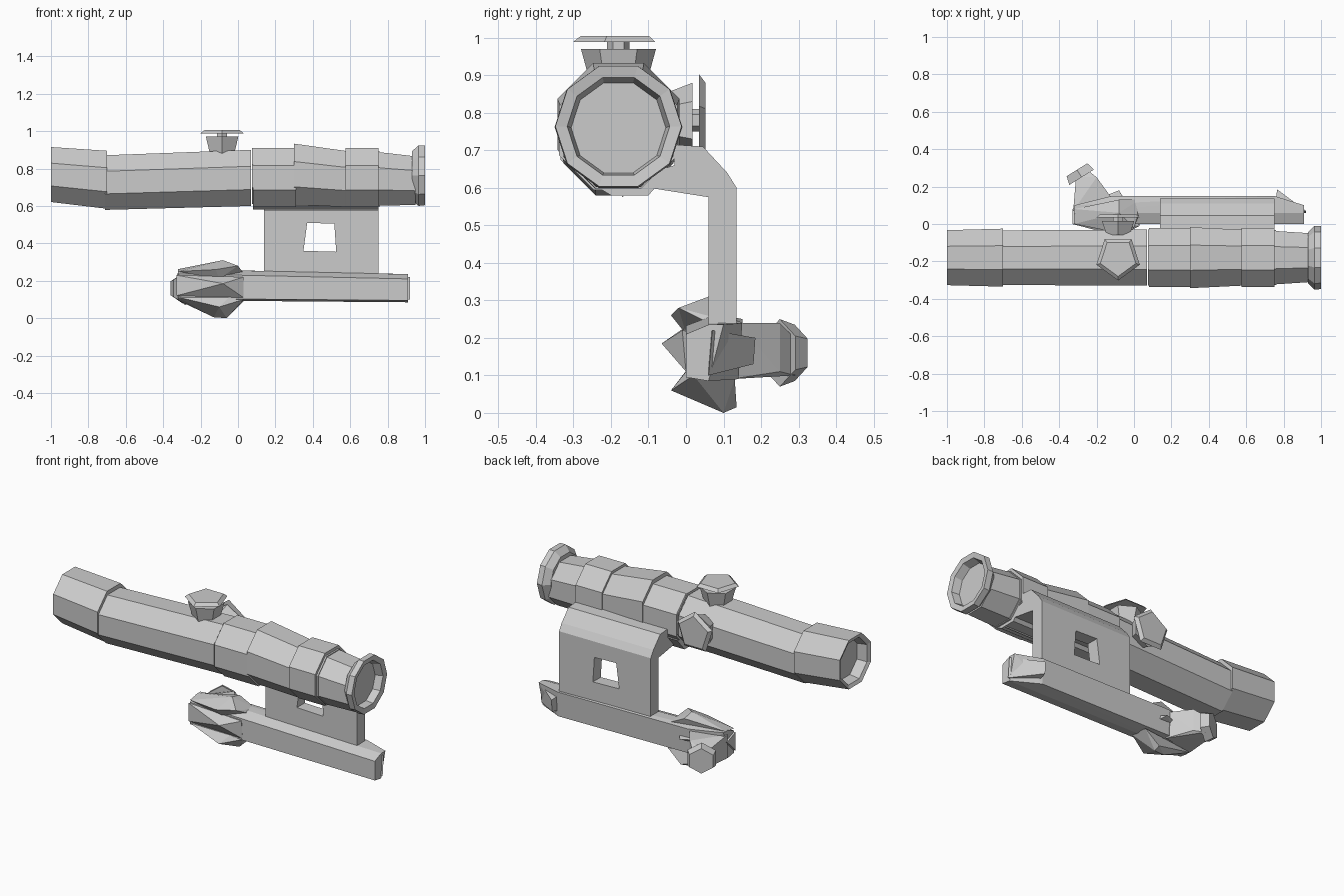
import bpy, bmesh, math
from mathutils import Vector

if "Cube" in bpy.data.objects:
    bpy.data.objects.remove(bpy.data.objects["Cube"])

CY = -0.18  # scope axis


def finish(name, bm):
    bmesh.ops.recalc_face_normals(bm, faces=bm.faces)
    me = bpy.data.meshes.new(name)
    bm.to_mesh(me)
    bm.free()
    ob = bpy.data.objects.new(name, me)
    bpy.context.collection.objects.link(ob)
    return ob


def loft(name, stations, sides=8):
    """Flat-topped polygon rings along x: (x, centre z, apothem)."""
    bm = bmesh.new()
    rings = []
    for x, cz, ap in stations:
        r = ap / math.cos(math.pi / sides)
        rings.append([bm.verts.new((x, CY + r * math.sin(a), cz + r * math.cos(a)))
                      for a in [(i + 0.5) * math.tau / sides for i in range(sides)]])
    for a, b in zip(rings, rings[1:]):
        for i in range(sides):
            j = (i + 1) % sides
            bm.faces.new((a[i], a[j], b[j], b[i]))
    bm.faces.new(rings[0])
    bm.faces.new(rings[-1])
    return finish(name, bm)


def prism(name, profile, x0, x1):
    """Extrude a (y, z) profile along x."""
    bm = bmesh.new()
    f = bm.faces.new([bm.verts.new((x0, y, z)) for y, z in profile])
    ext = bmesh.ops.extrude_face_region(bm, geom=[f])["geom"]
    bmesh.ops.translate(bm, vec=(x1 - x0, 0, 0),
                        verts=[v for v in ext if isinstance(v, bmesh.types.BMVert)])
    return finish(name, bm)


def hull(name, pts):
    bm = bmesh.new()
    for p in pts:
        bm.verts.new(p)
    res = bmesh.ops.convex_hull(bm, input=bm.verts)
    junk = [v for v in res["geom_interior"] if isinstance(v, bmesh.types.BMVert)]
    bmesh.ops.delete(bm, geom=junk, context='VERTS')
    return finish(name, bm)


def drum(name, base, top, r0, r1, sides=6):
    """Tapered cylinder from base to top."""
    base, top = Vector(base), Vector(top)
    d = top - base
    bm = bmesh.new()
    bmesh.ops.create_cone(bm, cap_ends=True, segments=sides, radius1=r0, radius2=r1, depth=d.length)
    rot = d.to_track_quat('Z', 'Y').to_matrix()
    bmesh.ops.rotate(bm, matrix=rot, verts=bm.verts)
    bmesh.ops.translate(bm, vec=(base + top) / 2, verts=bm.verts)
    return finish(name, bm)


# Scope tube sections, with recessed lenses at both ends
loft("objective_bell", [(-0.93, 0.765, 0.115), (-0.99, 0.765, 0.125), (-1.0, 0.768, 0.147),
                        (-0.7, 0.74, 0.155)])
loft("front_tube", [(-0.71, 0.725, 0.146), (0.07, 0.75, 0.15)])
loft("middle_tube", [(0.075, 0.76, 0.15), (0.32, 0.76, 0.15)])
loft("rear_tube", [(0.30, 0.77, 0.163), (0.57, 0.745, 0.15), (0.76, 0.745, 0.147)])
loft("eyepiece", [(0.74, 0.745, 0.138), (0.75, 0.745, 0.143), (0.95, 0.735, 0.13)])
loft("eyepiece_ring", [(0.93, 0.762, 0.13), (0.965, 0.762, 0.162), (1.0, 0.764, 0.16),
                       (0.995, 0.764, 0.13), (0.95, 0.76, 0.12)], 10)

# Clamp rings of the mount
for i, (a, b) in enumerate([(0.08, 0.31), (0.575, 0.75)]):
    loft("clamp_ring_%d" % (i + 1), [(a, 0.752, 0.158), (b, 0.752, 0.158)])

# Elevation and windage turrets
turrets = (("elevation", Vector((-0.085, CY, 0.86)), Vector((0, 0, 1)), 0.11),
           ("windage", Vector((-0.085, -0.06, 0.78)), Vector((0, 1, 0)), 0.077))
for label, c, d, n in turrets:
    drum(label + "_turret", c, c + d * n, 0.07, 0.1)
    drum(label + "_post", c + d * n, c + d * (n + 0.02), 0.03, 0.03)
    drum(label + "_cap", c + d * (n + 0.018), c + d * (n + 0.035), 0.122, 0.1, 5)

# Side-offset bracket with window
bracket = prism("bracket", [(-0.17, 0.575), (-0.13, 0.605), (0.06, 0.575), (0.06, 0.2),
                            (0.135, 0.2), (0.135, 0.6), (0.11, 0.64), (0.045, 0.71),
                            (-0.03, 0.715), (-0.03, 0.66), (-0.1, 0.62), (-0.17, 0.61)], 0.14, 0.75)
cutter = hull("window_cutter", [(x, y, z) for y in (-0.02, 0.3)
              for x, z in ((0.35, 0.36), (0.525, 0.355), (0.515, 0.505), (0.37, 0.51))])
cutter.hide_render = True
cutter.hide_viewport = True
mod = bracket.modifiers.new("window", 'BOOLEAN')
mod.object = cutter
mod.solver = 'EXACT'
prism("cradle", [(-0.25, 0.61), (-0.2, 0.58), (-0.1, 0.58), (-0.03, 0.66), (-0.1, 0.64)], 0.08, 0.75)

# Base rail, slightly lower toward the rear
hull("base_rail", [(x, y, z) for x, lo, hi in ((-0.32, 0.095, 0.262), (0.91, 0.085, 0.235))
                   for y, z in ((0.0, lo + 0.01), (0.0, hi - 0.025), (0.06, hi), (0.1, hi), (0.06, lo))]
     + [(-0.12, 0.14, 0.1), (-0.12, 0.15, 0.25), (0.75, 0.15, 0.24), (0.75, 0.14, 0.09)])
hull("rail_end_block", [(0.75, 0.05, 0.1), (0.75, 0.05, 0.22), (0.765, 0.185, 0.2), (0.765, 0.18, 0.13),
                        (0.92, 0.06, 0.1), (0.92, 0.07, 0.22)])

# Clamp jaws above, across and below the rail
hull("upper_jaw", [(-0.32, 0.0, 0.25), (-0.32, 0.08, 0.262), (-0.12, -0.04, 0.26), (-0.08, 0.06, 0.31),
                   (-0.08, 0.13, 0.295), (0.0, -0.02, 0.28), (0.03, 0.06, 0.24), (0.03, 0.13, 0.24),
                   (-0.1, 0.0, 0.21)])
hull("middle_jaw", [(-0.33, 0.0, 0.12), (-0.33, 0.0, 0.23), (-0.08, -0.065, 0.185), (0.03, -0.01, 0.22),
                    (0.03, 0.0, 0.11), (-0.08, 0.18, 0.19), (-0.33, 0.08, 0.2)])
hull("lower_jaw", [(-0.32, 0.0, 0.112), (-0.32, 0.08, 0.095), (-0.1, -0.04, 0.06), (-0.05, 0.0, 0.11),
                   (-0.13, 0.09, 0.005), (-0.06, 0.1, 0.0), (-0.06, 0.135, 0.015), (0.03, 0.02, 0.1),
                   (0.03, 0.13, 0.09)])

# Clamp lever with knob
hull("clamp_lever", [(-0.325, 0.07, 0.1), (-0.325, 0.07, 0.24), (-0.12, 0.12, 0.09), (-0.12, 0.14, 0.24),
                     (-0.2, 0.25, 0.24), (-0.2, 0.25, 0.11), (-0.25, 0.29, 0.1), (-0.25, 0.29, 0.2),
                     (-0.31, 0.25, 0.1), (-0.31, 0.25, 0.2)])
drum("lever_knob", (-0.28, 0.25, 0.16), (-0.305, 0.29, 0.16), 0.09, 0.075)
